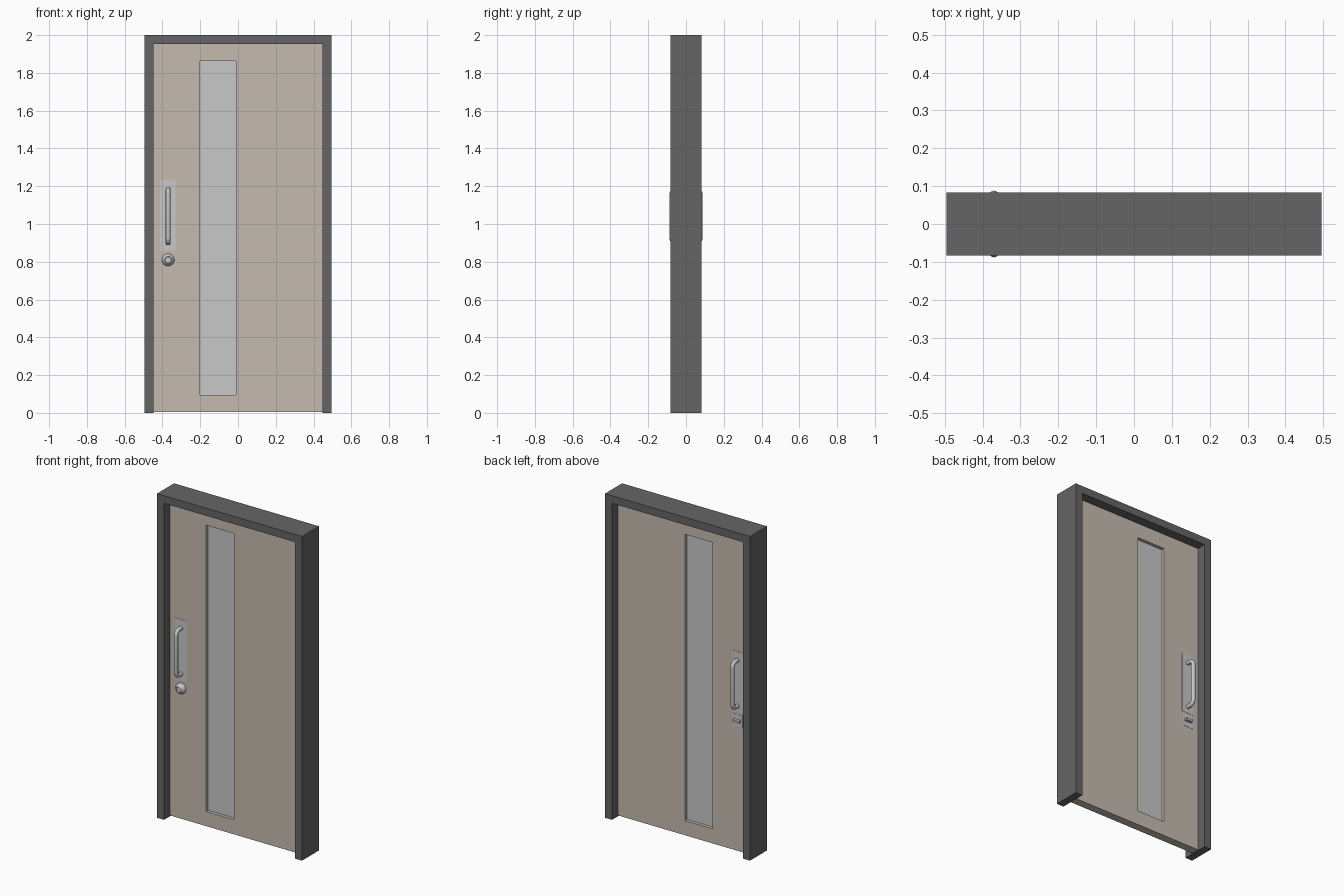
import bpy, bmesh, math

if "Cube" in bpy.data.objects:
    bpy.data.objects.remove(bpy.data.objects["Cube"])

def material(name, rgb):
    m = bpy.data.materials.new(name)
    m.diffuse_color = (*rgb, 1)
    m.use_nodes = True
    m.node_tree.nodes["Principled BSDF"].inputs["Base Color"].default_value = m.diffuse_color
    return m

DARK = material("dark grey", (0.13, 0.13, 0.13))
TAN = material("warm beige", (0.56, 0.50, 0.435))
PALE = material("pale grey", (0.58, 0.58, 0.58))
STEEL = material("steel", (0.56, 0.56, 0.56))

def finish(name, bm, mat, smooth=False):
    bmesh.ops.recalc_face_normals(bm, faces=bm.faces)
    me = bpy.data.meshes.new(name)
    bm.to_mesh(me)
    bm.free()
    ob = bpy.data.objects.new(name, me)
    bpy.context.collection.objects.link(ob)
    me.materials.append(mat)
    if smooth:
        bpy.context.view_layer.objects.active = ob
        bpy.ops.object.select_all(action='DESELECT')
        ob.select_set(True)
        bpy.ops.object.shade_smooth_by_angle(angle=math.radians(40))
    return ob

def prism(name, pts, y0, y1, mat):
    """Extrude an xz outline along y."""
    bm = bmesh.new()
    f = bm.faces.new([bm.verts.new((x, y0, z)) for x, z in pts])
    r = bmesh.ops.extrude_face_region(bm, geom=[f])
    for v in r["geom"]:
        if isinstance(v, bmesh.types.BMVert):
            v.co.y = y1
    return finish(name, bm, mat)

def rect(x0, x1, z0, z1):
    return [(x0, z0), (x1, z0), (x1, z1), (x0, z1)]

def panel_with_hole(name, outer, inner, half, mat):
    """Slab with a rectangular opening, made of four matching loops."""
    bm = bmesh.new()
    loops = [[bm.verts.new((x, y, z)) for x, z in pts]
             for pts, y in ((outer, -half), (inner, -half), (inner, half), (outer, half))]
    for k in range(4):
        a, b = loops[k], loops[(k + 1) % 4]
        for i in range(4):
            j = (i + 1) % 4
            bm.faces.new((a[i], a[j], b[j], b[i]))
    return finish(name, bm, mat)

def lathe(name, profile, x, z, side, mat, n=32):
    """Revolve (radius, distance) points about a y axis."""
    bm = bmesh.new()
    vs = [bm.verts.new((x + r, side * d, z)) for r, d in profile]
    es = [bm.edges.new(p) for p in zip(vs, vs[1:])]
    bmesh.ops.spin(bm, geom=vs + es, cent=(x, 0, z), axis=(0, 1, 0),
                   angle=2 * math.pi, steps=n)
    bmesh.ops.remove_doubles(bm, verts=bm.verts, dist=1e-5)
    return finish(name, bm, mat, True)

def tube(name, pts, radius, mat, n=16):
    """Round bar along a path lying in a yz plane."""
    bm = bmesh.new()
    rings = []
    for i, (x, y, z) in enumerate(pts):
        a, b = pts[max(i - 1, 0)], pts[min(i + 1, len(pts) - 1)]
        dy, dz = b[1] - a[1], b[2] - a[2]
        l = math.hypot(dy, dz)
        ny, nz = -dz / l, dy / l
        rings.append([bm.verts.new((x + radius * math.cos(t),
                                    y + radius * math.sin(t) * ny,
                                    z + radius * math.sin(t) * nz))
                      for t in (2 * math.pi * k / n for k in range(n))])
    for a, b in zip(rings, rings[1:]):
        for k in range(n):
            bm.faces.new((a[k], a[(k + 1) % n], b[(k + 1) % n], b[k]))
    bm.faces.new(rings[0])
    bm.faces.new(rings[-1])
    return finish(name, bm, mat, True)

# Door frame: one continuous surround, open at the floor
W, IN, D = 0.495, 0.447, 0.083
prism("door_frame", [(-W, 0), (-W, 2), (W, 2), (W, 0), (IN, 0), (IN, 1.953),
                     (-IN, 1.953), (-IN, 0)], -D, D, DARK)

# Leaf with a tall offset window
LEAF = 0.025
window = rect(-0.2, -0.01, 0.095, 1.862)
panel_with_hole("door_leaf", rect(-IN, IN, 0.005, 1.953), window, LEAF, TAN)
prism("window_glass", window, -0.005, 0.005, PALE)

# Pull handles and plates on both faces
HX, R = -0.37, 0.0125
for side, label in ((-1, "front"), (1, "back")):
    prism("handle_plate_" + label, rect(HX - 0.042, HX + 0.039, 0.86, 1.235),
          side * LEAF, side * (LEAF + 0.0015), PALE)
    out, bend, lo, hi = 0.0755, 0.028, 0.9, 1.182
    path = [(HX, side * LEAF, lo)]
    for zc, start in ((lo + bend, -1), (hi - bend, 1)):
        arc = [(HX, side * (out - bend + bend * math.cos(t)), zc + start * bend * math.sin(t))
               for t in (math.pi / 2 * k / 6 for k in range(7))]
        path += arc[::-1] if start < 0 else arc
    path.append((HX, side * LEAF, hi))
    tube("pull_handle_" + label, path, R, STEEL)

# Lock cylinder on the front
lathe("lock_cylinder", [(0, 0.02), (0.033, 0.02), (0.033, 0.032), (0.029, 0.038), (0.021, 0.05),
                        (0.018, 0.052), (0.016, 0.048), (0, 0.048)], HX, 0.81, -1, STEEL)

# Thumb turn on the back
prism("turn_plate", rect(HX - 0.035, HX + 0.033, 0.772, 0.848), LEAF, LEAF + 0.0015, PALE)
prism("thumb_turn", rect(HX - 0.022, HX + 0.022, 0.803, 0.817), LEAF, LEAF + 0.02, STEEL)
